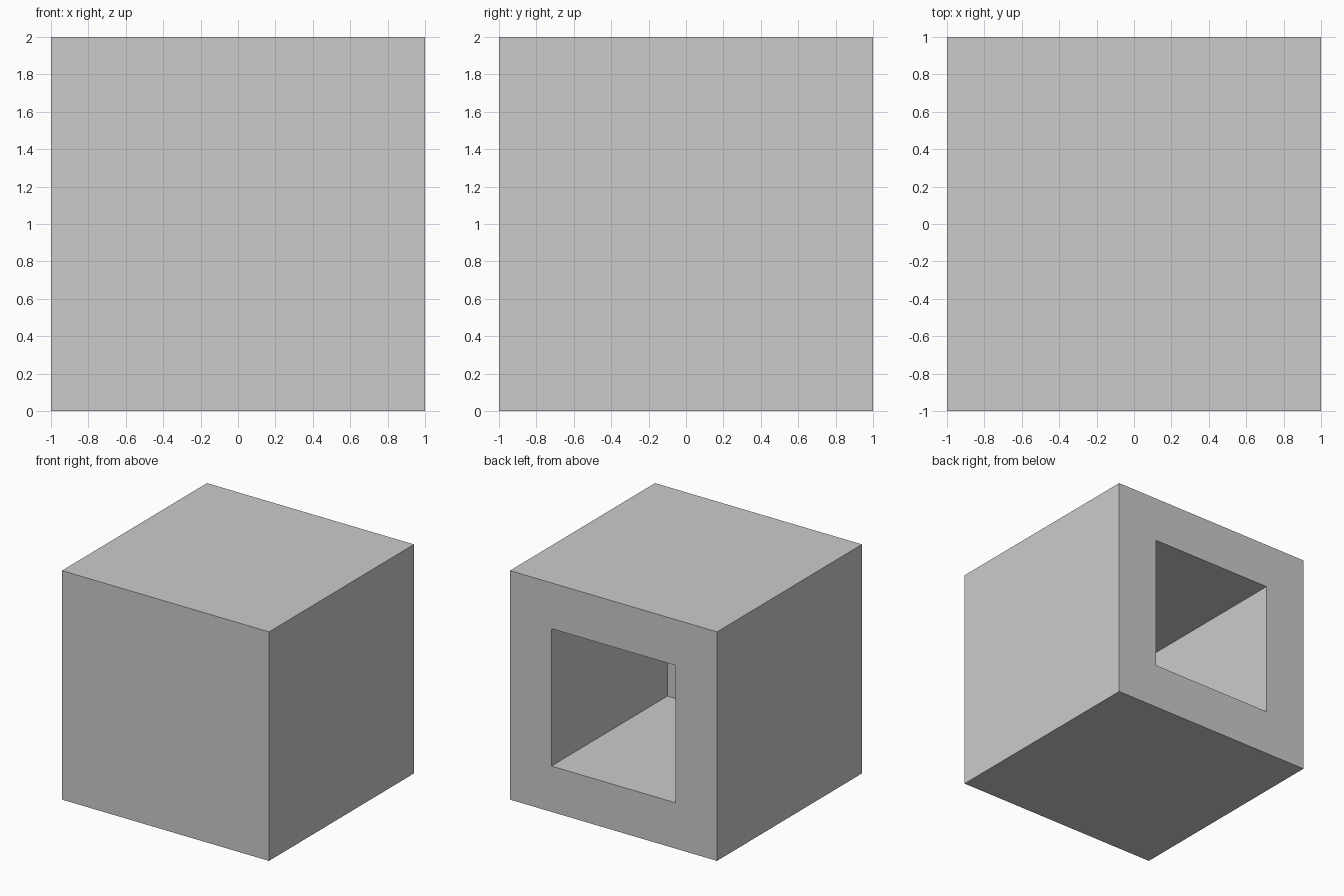
import bpy, bmesh
from mathutils import Matrix

if "Cube" in bpy.data.objects:
    bpy.data.objects.remove(bpy.data.objects["Cube"])

SIZE, WALL = 2.0, 0.4

# Solid cube standing on the ground
bm = bmesh.new()
bmesh.ops.create_cube(bm, size=SIZE, matrix=Matrix.Translation((0, 0, SIZE / 2)))
bm.normal_update()

# Square pocket pushed in from the back face, leaving a wall at the front
back = [f for f in bm.faces if f.normal.y > 0.9]
bmesh.ops.inset_region(bm, faces=back, thickness=WALL, use_even_offset=True)
floor = bmesh.ops.extrude_discrete_faces(bm, faces=back)["faces"]
bmesh.ops.translate(bm, verts=floor[0].verts, vec=(0, WALL - SIZE, 0))
bmesh.ops.recalc_face_normals(bm, faces=bm.faces)

mesh = bpy.data.meshes.new("hollow_box")
bm.to_mesh(mesh)
bm.free()
bpy.context.collection.objects.link(bpy.data.objects.new("hollow_box", mesh))
